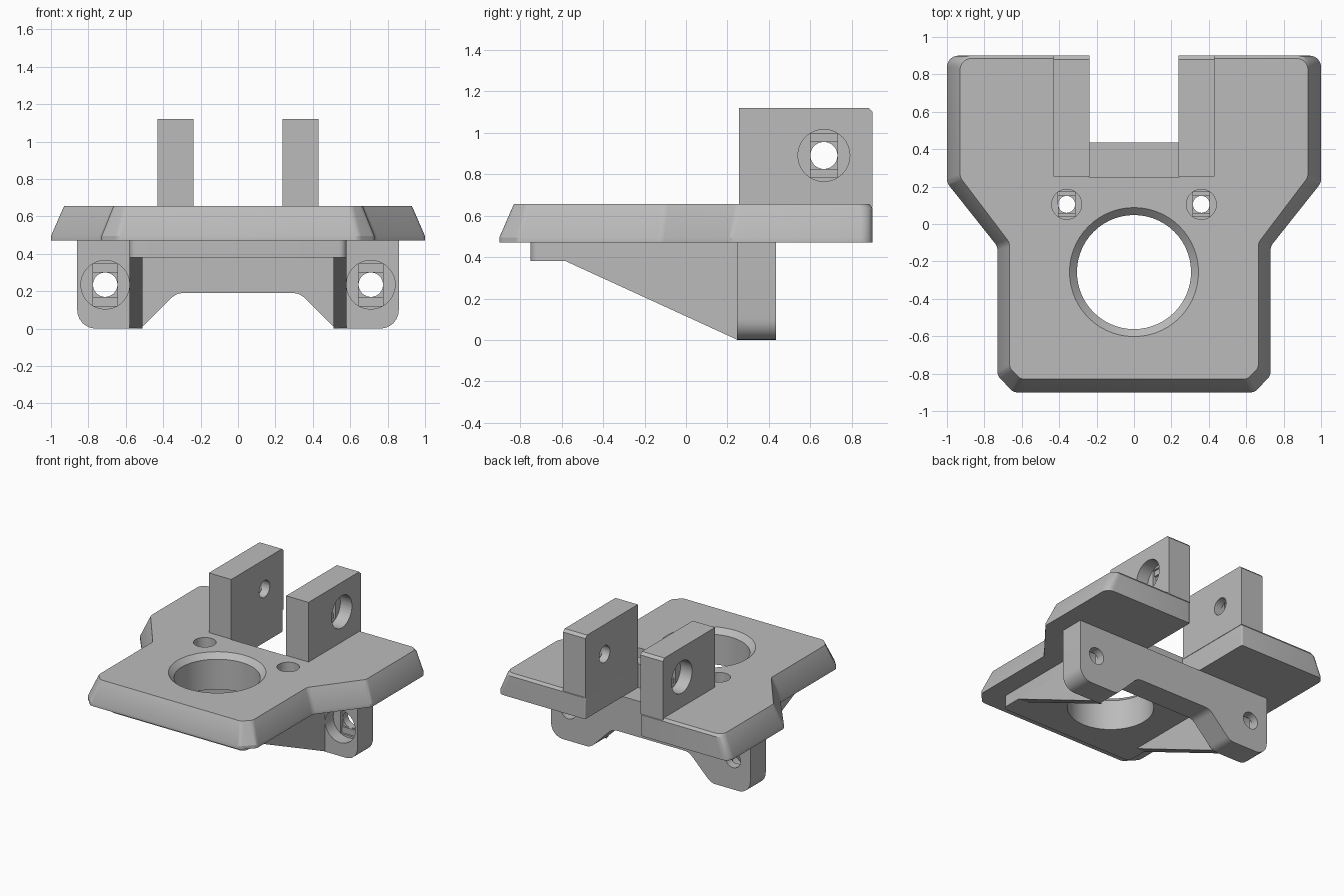
import bpy, bmesh, math
from mathutils import Vector, Matrix

if "Cube" in bpy.data.objects:
    bpy.data.objects.remove(bpy.data.objects["Cube"], do_unlink=True)

grey = bpy.data.materials.new("plain grey")
grey.use_nodes = True
GREY = (0.5, 0.5, 0.5, 1)
grey.diffuse_color = GREY
grey.node_tree.nodes["Principled BSDF"].inputs["Base Color"].default_value = GREY
parts = []


def to_object(name, bm):
    bmesh.ops.recalc_face_normals(bm, faces=bm.faces[:])
    mesh = bpy.data.meshes.new(name)
    bm.to_mesh(mesh)
    bm.free()
    mesh.materials.append(grey)
    ob = bpy.data.objects.new(name, mesh)
    bpy.context.scene.collection.objects.link(ob)
    return ob


def loft(name, loops):
    """Skin a stack of matching 3D loops and cap both ends."""
    bm = bmesh.new()
    rows = [[bm.verts.new(p) for p in loop] for loop in loops]
    n = len(rows[0])
    for a, b in zip(rows, rows[1:]):
        for i in range(n):
            j = (i + 1) % n
            bm.faces.new((a[i], a[j], b[j], b[i]))
    bm.faces.new(rows[0])
    bm.faces.new(rows[-1])
    ob = to_object(name, bm)
    parts.append(ob)
    return ob


def rounded(corners, radii, steps=6):
    """Replace each corner that has a radius by a tangent arc."""
    out = []
    n = len(corners)
    for i, r in enumerate(radii):
        p = Vector(corners[i])
        if not r:
            out.append(p)
            continue
        u = (Vector(corners[i - 1]) - p).normalized()
        v = (Vector(corners[(i + 1) % n]) - p).normalized()
        half = u.angle(v) / 2
        centre = p + (u + v).normalized() * r / math.sin(half)
        start = p + u * r / math.tan(half) - centre
        end = p + v * r / math.tan(half) - centre
        sweep = math.pi - 2 * half
        for k in range(steps + 1):
            t = k / steps
            out.append(centre + (start * math.sin((1 - t) * sweep)
                                 + end * math.sin(t * sweep)) / math.sin(sweep))
    return out


def mirrored(half):
    return half + [(-x, y) for x, y in reversed(half)]


def cut(targets, bm, matrix):
    bm.transform(matrix)
    cutter = to_object("cutter", bm)
    cutter.hide_render = True
    for ob in targets:
        mod = ob.modifiers.new("cut", 'BOOLEAN')
        mod.operation = 'DIFFERENCE'
        mod.solver = 'EXACT'
        mod.object = cutter
        bpy.context.view_layer.objects.active = ob
        bpy.ops.object.modifier_apply(modifier=mod.name)
    bpy.data.objects.remove(cutter, do_unlink=True)


def bore(targets, pos, direction, r1, r2, top, bottom):
    """Round cutter between two heights along an outward direction."""
    bm = bmesh.new()
    bmesh.ops.create_cone(bm, cap_ends=True, segments=56, radius1=r1, radius2=r2,
                          depth=top - bottom)
    frame = Vector(direction).to_track_quat('Z', 'Y').to_matrix().to_4x4()
    shift = Matrix.Translation((0, 0, (top + bottom) / 2))
    cut(targets, bm, Matrix.Translation(pos) @ frame @ shift)


def block(targets, pos, direction, wide, long, top, bottom):
    bm = bmesh.new()
    bmesh.ops.create_cube(bm, size=1)
    frame = Vector(direction).to_track_quat('Z', 'Y').to_matrix().to_4x4()
    shift = Matrix.Translation((0, 0, (top + bottom) / 2))
    size = Matrix.Diagonal((wide, long, top - bottom, 1))
    cut(targets, bm, Matrix.Translation(pos) @ frame @ shift @ size)


def screw_hole(targets, pos, direction, r, head, depth):
    """Through hole with a counterbore and two bridging steps."""
    bore(targets, pos, direction, r, r, 0.1, -0.4)
    bore(targets, pos, direction, head, head, 0.05, -depth)
    block(targets, pos, direction, 2 * r, 2 * math.sqrt(head**2 - r**2), -depth + 0.02, -depth - 0.015)
    block(targets, pos, direction, 2 * r, 2 * r, -depth, -depth - 0.03)


# Base plate with sloped sides and a slot at the back
outer = mirrored([(.645, -.9), (.73, -.81), (.73, -.12), (1, .22), (1, .9), (.24, .9), (.24, .25)])
inner = mirrored([(.605, -.83), (.665, -.77), (.665, -.1), (.93, .25), (.93, .885), (.24, .885), (.24, .25)])
radii = [.05, .05, .06, .06, .06, .01, 0]
radii += radii[::-1]
low, high = rounded(outer, radii), rounded(inner, radii)
shoulder = [(a.lerp(b, 0.87).x, a.lerp(b, 0.87 if a.y < 0.5 else 0).y) for a, b in zip(low, high)]
plate = loft("base_plate", [[(x, y, z) for x, y in loop] for loop, z in
                            ((low, .47), (low, .495), (shoulder, .635), (high, .655))])

# Raised pad under the plate
pad_line = rounded(mirrored([(.58, -.75), (.58, .25)]), [.04, 0, 0, .04])
pad = loft("under_pad", [[(x, y, z) for x, y in pad_line] for z in (.38, .47)])

# Cross bar with two rounded feet
bar_line = rounded(mirrored([(.86, .47), (.86, 0), (.52, 0), (.33, .19)]),
                   [0, .1, .09, .09, .09, .09, .1, 0])
bar = loft("cross_bar", [[(x, y, z) for x, z in bar_line] for y in (.245, .435)])

for side, s in (("left", 1), ("right", -1)):
    # Sloped gusset between pad and bar
    wedge = [(-.58, .38), (.25, .38), (.25, 0)]
    loft(side + "_gusset", [[(s * x, y, z) for y, z in wedge] for x in (.51, .58)])

    # Upright ear beside the slot
    ear_line = [(.255, .64), (.9, .64), (.9, 1.1), (.88, 1.12), (.255, 1.12)]
    ear = loft(side + "_ear", [[(s * x, y, z) for y, z in ear_line] for x in (.237, .43)])
    screw_hole([ear], (s * .43, .665, .89), (s, 0, 0), .065, .125, .1)

    # Screw holes in the plate and the feet
    screw_hole([plate], (s * .61, .675, .655), (0, 0, 1), .065, .125, .09)
    screw_hole([bar], (s * .71, .245, .235), (0, -1, 0), .065, .13, .1)
    for y in (.105, -.62):
        screw_hole([plate, pad], (s * .36, y, .655), (0, 0, 1), .045, .08, .09)

# Large central opening with a chamfered rim
centre = (0, -.257, .655)
bore([plate, pad], centre, (0, 0, 1), .305, .305, .1, -.4)
bore([plate], centre, (0, 0, 1), .305, .385, .04, -.04)

bpy.ops.object.select_all(action='DESELECT')
for ob in parts:
    ob.select_set(True)
bpy.context.view_layer.objects.active = plate
bpy.ops.object.shade_smooth_by_angle(angle=math.radians(25))
